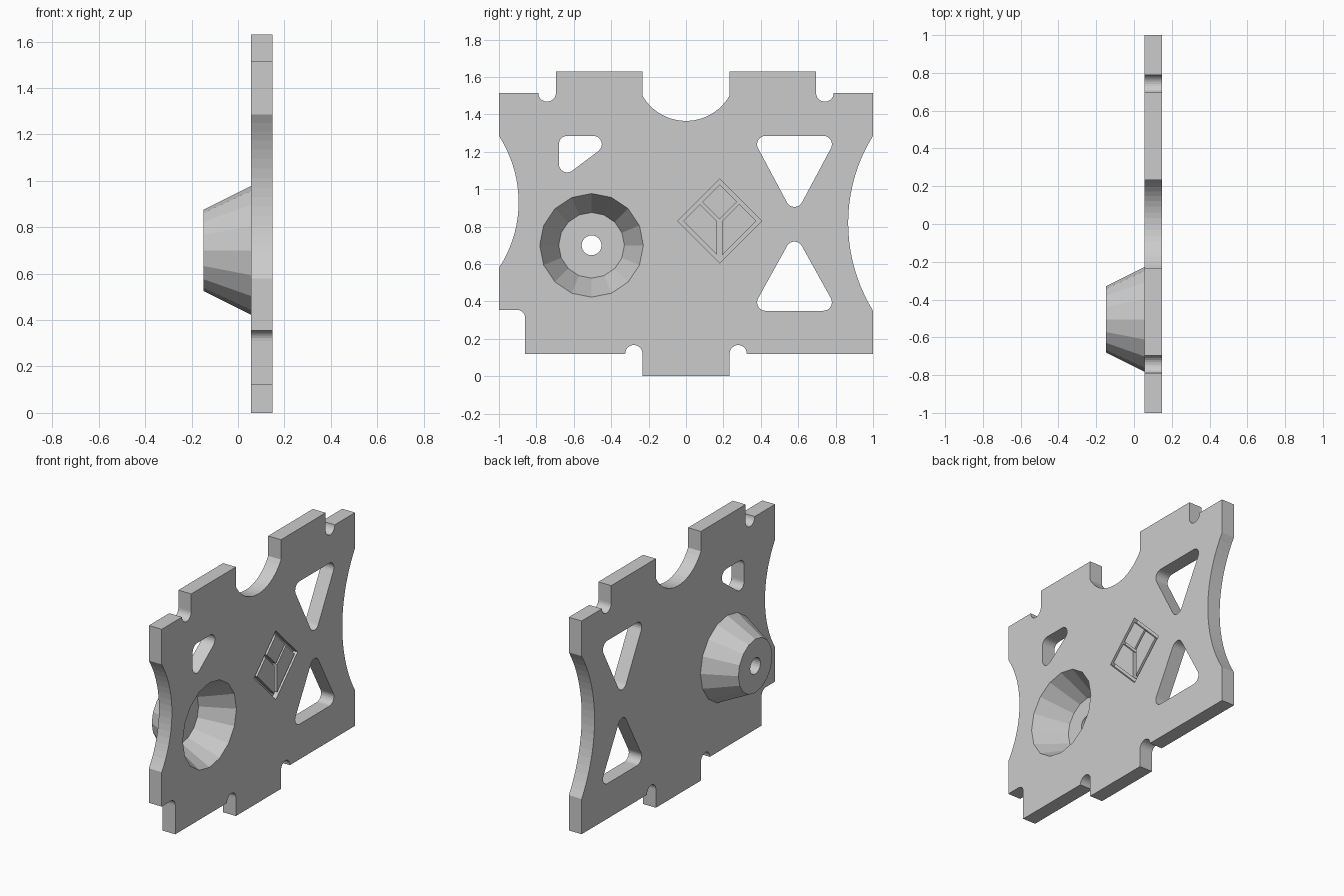
import bpy, bmesh, math
from mathutils import Vector, Matrix

old = bpy.data.objects.get("Cube")
if old:
    bpy.data.objects.remove(old, do_unlink=True)

BACK, FACE = 0.055, 0.148       # plate surfaces along x
grey = bpy.data.materials.new("plain grey")
grey.use_nodes = True
COLOUR = (0.6, 0.6, 0.6, 1)
grey.diffuse_color = COLOUR
grey.node_tree.nodes["Principled BSDF"].inputs["Base Color"].default_value = COLOUR


def finish(name, bm):
    bmesh.ops.recalc_face_normals(bm, faces=bm.faces)
    mesh = bpy.data.meshes.new(name)
    bm.to_mesh(mesh)
    bm.free()
    mesh.materials.append(grey)
    obj = bpy.data.objects.new(name, mesh)
    bpy.context.collection.objects.link(obj)
    return obj


def prism(name, points, x0, x1):
    """Extrude a (y, z) outline from x0 to x1."""
    bm = bmesh.new()
    face = bm.faces.new([bm.verts.new((x0, y, z)) for y, z in points])
    out = bmesh.ops.extrude_face_region(bm, geom=[face])["geom"]
    moved = [v for v in out if isinstance(v, bmesh.types.BMVert)]
    bmesh.ops.translate(bm, verts=moved, vec=(x1 - x0, 0, 0))
    return finish(name, bm)


def frustum(name, x0, r0, x1, r1, sides=16):
    """Cone section along x through the dish centre."""
    bm = bmesh.new()
    bmesh.ops.create_cone(bm, cap_ends=True, segments=sides,
                          radius1=r0, radius2=r1, depth=x1 - x0)
    place = Matrix.Translation(((x0 + x1) / 2, -0.505, 0.70))
    bm.transform(place @ Matrix.Rotation(math.pi / 2, 4, "Y"))
    return finish(name, bm)


def combine(target, tool, operation):
    mod = target.modifiers.new("shape", "BOOLEAN")
    mod.operation, mod.solver, mod.object = operation, "EXACT", tool
    bpy.context.view_layer.objects.active = target
    bpy.ops.object.modifier_apply(modifier=mod.name)
    bpy.data.objects.remove(tool, do_unlink=True)


def arc(a, mid, b, steps=16):
    """Points on the circle from a through mid to b."""
    a, mid, b = Vector(a), Vector(mid), Vector(b)
    chord = b - a
    half = chord.length / 2
    u = chord.normalized()
    n = mid - (a + b) / 2
    h = n.length
    n.normalize()
    r = (half * half + h * h) / (2 * h)
    centre = (a + b) / 2 + n * (h - r)
    sweep = 2 * math.atan2(h, half)
    return [tuple(centre + r * (u * math.sin(t) + n * math.cos(t)))
            for t in (sweep * (2 * i / steps - 1) for i in range(steps + 1))]


def notch(y0, y1, z, depth):
    return arc((y0, z), ((y0 + y1) / 2, z + depth), (y1, z), 12)


def rounded(corners, r=0.045, steps=8):
    """Counter-clockwise polygon of corner centres, grown by a round radius."""
    pts = []
    count = len(corners)
    for i in range(count):
        p, c, n = (Vector(corners[(i + k) % count]) for k in (-1, 0, 1))
        d0, d1 = c - p, n - c
        start = math.atan2(-d0.x, d0.y)
        turn = (math.atan2(-d1.x, d1.y) - start) % math.tau
        for k in range(steps + 1):
            t = start + turn * k / steps
            pts.append((c.x + r * math.cos(t), c.y + r * math.sin(t)))
    return pts


# Plate outline, counter-clockwise from the bottom tab
TAB, LOW, HIGH, TOP = 0.233, 0.12, 1.515, 1.63
NOTCH, EDGE, OUT = 0.047, 0.695, 0.79
outline = [(-TAB, 0), (TAB, 0)]
outline += notch(TAB, 0.325, LOW, NOTCH)
outline += [(1, LOW)]
outline += arc((1, 0.35), (0.867, 0.82), (1, 1.285), 20)
outline += [(1, HIGH)]
outline += notch(OUT, EDGE, HIGH, -NOTCH)
outline += [(EDGE, TOP), (TAB, TOP)]
outline += arc((TAB, 1.5), (0, 1.365), (-TAB, 1.5), 18)
outline += [(-TAB, TOP), (-EDGE, TOP)]
outline += notch(-EDGE, -OUT, HIGH, -NOTCH)
outline += [(-1, HIGH)]
outline += arc((-1, 1.285), (-0.895, 0.93), (-1, 0.58), 18)
outline += [(-1, 0.355)]
outline += arc((-0.905, 0.355), (-0.873, 0.342), (-0.86, 0.31), 6)
outline += [(-0.86, LOW)]
outline += notch(-0.325, -TAB, LOW, NOTCH)
plate = prism("plate", outline, BACK, FACE)

# Rounded triangular windows
windows = [
    [(0.425, 1.24), (0.58, 0.95), (0.735, 1.24)],
    [(0.425, 0.395), (0.735, 0.395), (0.58, 0.675)],
    [(-0.635, 1.24), (-0.635, 1.135), (-0.495, 1.24)],
]
for corners in windows:
    combine(plate, prism("window_cutter", rounded(corners), -0.5, 0.5), "DIFFERENCE")

# Hollow conical boss with a pin hole, sunk through the plate
SLOPE, RIM, DEPTH = 0.5, 0.277, 0.203
FLOOR = RIM - SLOPE * DEPTH
SINK = 0.04
combine(plate, frustum("boss", BACK - DEPTH, FLOOR, BACK + SINK, RIM + SLOPE * SINK), "UNION")
combine(plate, frustum("recess_cutter", FACE - DEPTH, FLOOR, FACE + SINK, RIM + SLOPE * SINK), "DIFFERENCE")
combine(plate, frustum("pin_cutter", -0.5, 0.053, 0.5, 0.053, 24), "DIFFERENCE")

# Engraved diamond: a shallow pocket with three flush tiles
CY, CZ, POCKET = 0.18, 0.83, 0.03


def diamond(y, z, r):
    return [(y, z - r), (y + r, z), (y, z + r), (y - r, z)]


combine(plate, prism("pocket_cutter", diamond(CY, CZ, 0.225), FACE - POCKET, 0.5), "DIFFERENCE")
prism("top_tile", diamond(CY, CZ + 0.102, 0.093), FACE - POCKET, FACE)
for side, name in ((1, "left_tile"), (-1, "right_tile")):
    shape = [(0.195, 0), (0.105, 0.09), (0.013, -0.002), (0.013, -0.182)]
    prism(name, [(CY + side * y, CZ + z) for y, z in shape], FACE - POCKET, FACE)
